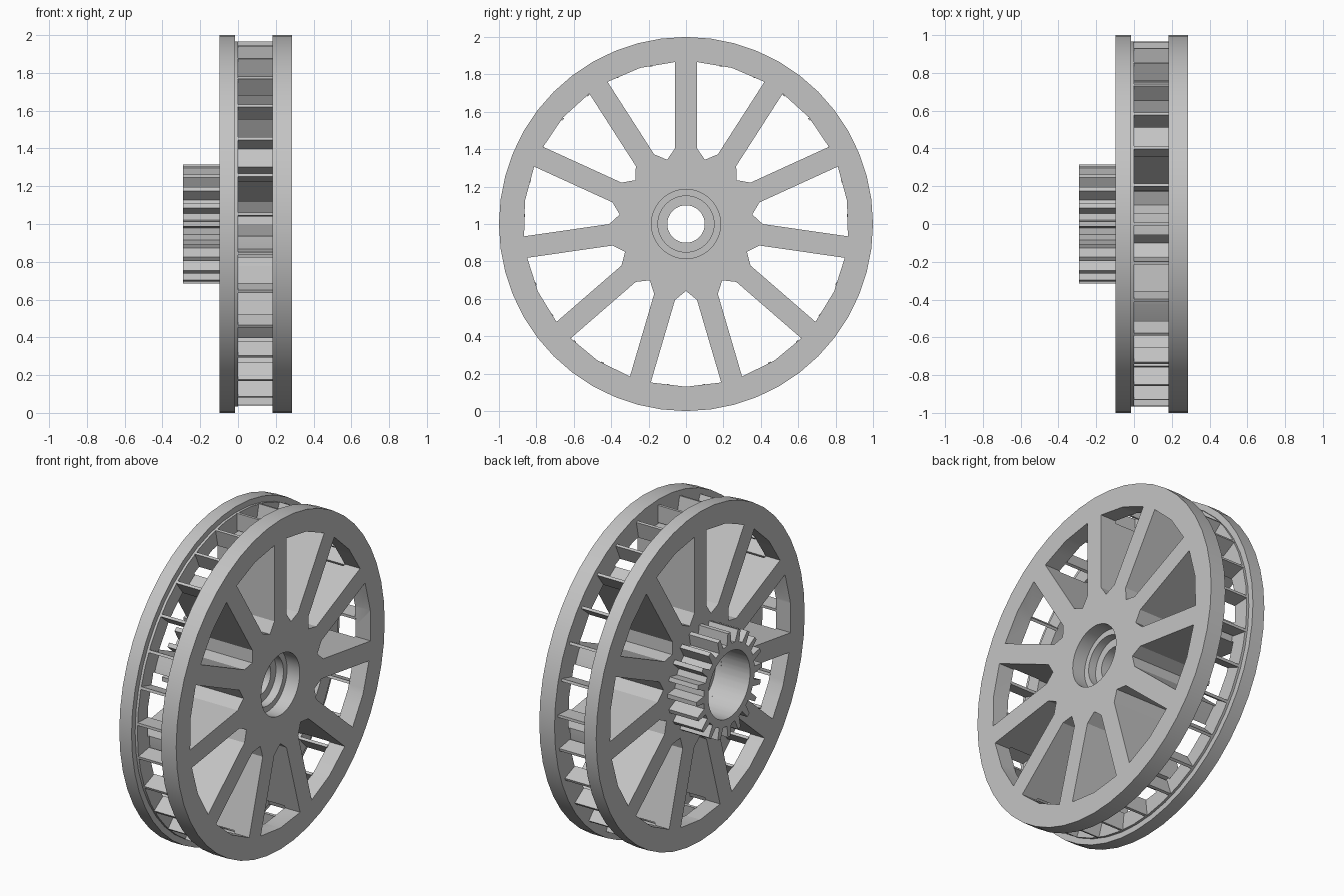
import bpy, bmesh, math
from mathutils import Matrix

cube = bpy.data.objects.get("Cube")
if cube:
    bpy.data.objects.remove(cube, do_unlink=True)

grey = bpy.data.materials.new("light_grey")
grey.use_nodes = True
grey.diffuse_color = (0.55, 0.55, 0.55, 1)
grey.node_tree.nodes["Principled BSDF"].inputs["Base Color"].default_value = grey.diffuse_color

SPOKES, BARS, TEETH = 11, 29, 20
SPOKE_HALF = 0.058


def point(x, r, a):
    """Point around the axle; angle 0 is straight up."""
    return (x, r * math.sin(a), 1 + r * math.cos(a))


def finish(name, bm):
    bmesh.ops.recalc_face_normals(bm, faces=bm.faces)
    mesh = bpy.data.meshes.new(name)
    bm.to_mesh(mesh)
    bm.free()
    mesh.materials.append(grey)
    obj = bpy.data.objects.new(name, mesh)
    bpy.context.collection.objects.link(obj)
    return obj


def select(obj):
    bpy.ops.object.select_all(action='DESELECT')
    obj.select_set(True)
    bpy.context.view_layer.objects.active = obj


def smooth(obj):
    select(obj)
    bpy.ops.object.shade_smooth_by_angle(angle=math.radians(25))


def bridge(bm, a, b):
    for i in range(len(a)):
        j = (i + 1) % len(a)
        bm.faces.new((a[i], a[j], b[j], b[i]))


def lathe(name, profile, sides):
    bm = bmesh.new()
    rings = [[bm.verts.new(point(x, r, math.tau * i / sides)) for i in range(sides)]
             for x, r in profile]
    for k, ring in enumerate(rings):
        bridge(bm, ring, rings[(k + 1) % len(rings)])
    return finish(name, bm)


# Wheel body: two flanges, a groove between them and a stepped bore
wheel = lathe("wheel_body", [
    (-0.097, 0.2), (-0.097, 1), (-0.015, 1), (-0.015, 0.965), (0, 0.965),
    (0, 0.855), (0.183, 0.855), (0.183, 1), (0.285, 1), (0.285, 0.185),
    (0.2, 0.185), (0.2, 0.15), (0.15, 0.15), (0.15, 0.1),
    (-0.03, 0.1), (-0.03, 0.15), (-0.06, 0.15), (-0.06, 0.2)], 48)

# Window cutters leave straight spokes between them
bm = bmesh.new()
half = math.pi / SPOKES
for k in range(SPOKES):
    mid = math.tau * (k + 0.5) / SPOKES
    outer = half - math.asin(SPOKE_HALF / 0.868)
    inner = half - math.asin(SPOKE_HALF / 0.41)
    outline = [(0.868, -outer), (0.87, 0), (0.868, outer),
               (0.41, inner), (0.358, 0), (0.41, -inner)]
    ends = [[bm.verts.new(point(x, r, mid + a)) for r, a in outline] for x in (-0.3, 0.4)]
    bridge(bm, *ends)
    for end in ends:
        bm.faces.new(end)
cutter = finish("window_cutter", bm)
cutter.hide_render = True
cut = wheel.modifiers.new("windows", 'BOOLEAN')
cut.operation = 'DIFFERENCE'
cut.solver = 'EXACT'
cut.object = cutter
select(wheel)
bpy.ops.object.modifier_apply(modifier=cut.name)
bpy.data.objects.remove(cutter, do_unlink=True)
smooth(wheel)

# Thin cross bars around the groove
bm = bmesh.new()
for k in range(BARS):
    turn = Matrix.Rotation(-math.tau * k / BARS, 4, 'X')
    place = (Matrix.Translation((0.0915, 0, 1)) @ turn
             @ Matrix.Translation((0, 0, 0.914)) @ Matrix.Diagonal((0.19, 0.016, 0.104, 1)))
    bmesh.ops.create_cube(bm, size=1, matrix=place)
finish("groove_bars", bm)

# Drive gear: toothed ring around the bore
bm = bmesh.new()
step = math.tau / TEETH
tooth = [(0.245, -0.27), (0.315, -0.13), (0.315, 0.13), (0.245, 0.27)]
loops = []
for x in (-0.29, -0.09):
    teeth = [(r, (k + a) * step) for k in range(TEETH) for r, a in tooth]
    loops.append([[bm.verts.new(point(x, r, a)) for r, a in teeth],
                  [bm.verts.new(point(x, 0.2, a)) for r, a in teeth]])
(front_out, front_in), (back_out, back_in) = loops
for pair in ((front_out, front_in), (back_out, back_in),
             (front_out, back_out), (front_in, back_in)):
    bridge(bm, *pair)
smooth(finish("drive_gear", bm))
